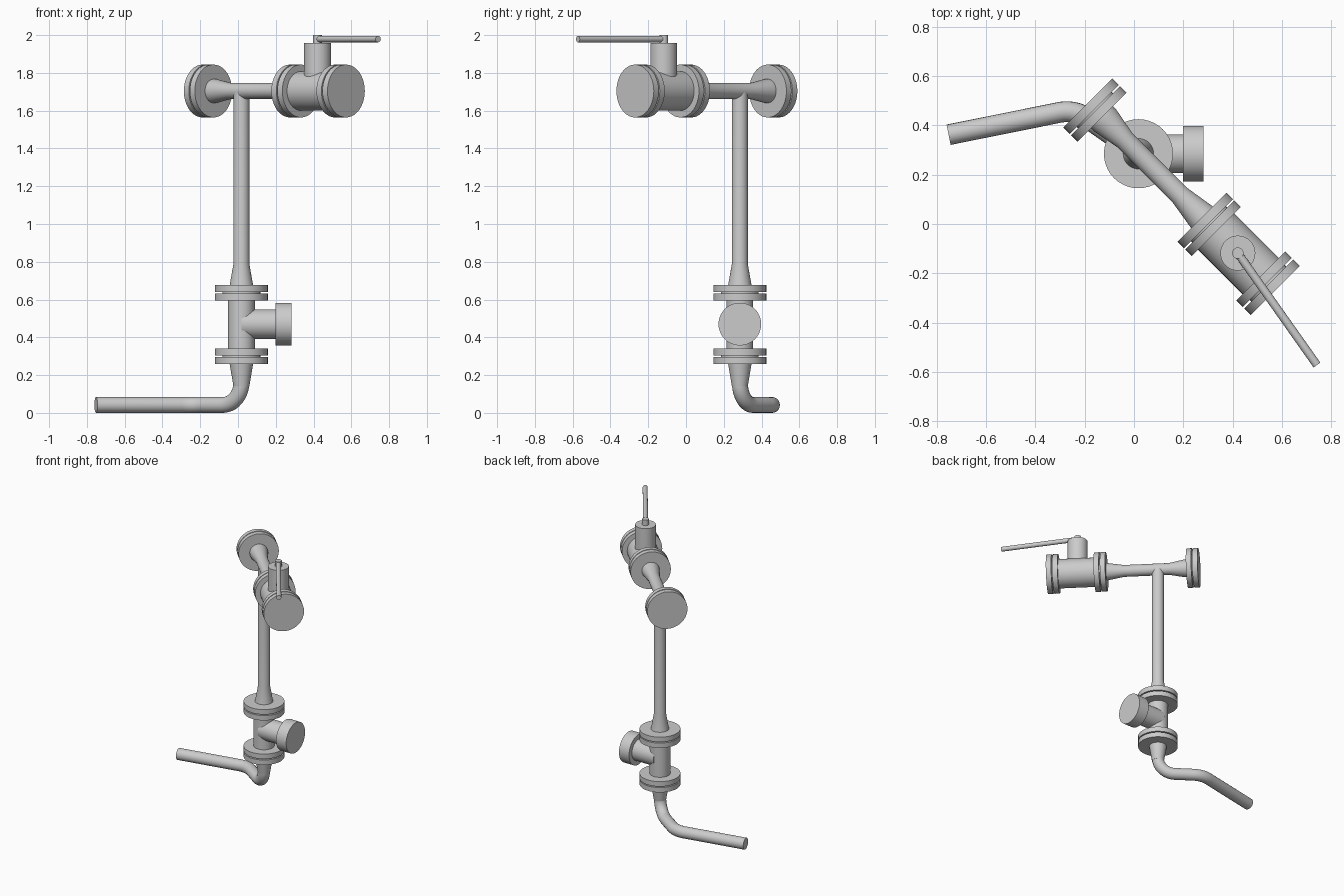
import bpy, bmesh, math
from mathutils import Vector

if "Cube" in bpy.data.objects:
    bpy.data.objects.remove(bpy.data.objects["Cube"])

RISER = Vector((0.018, 0.285, 0))
UP = Vector((0, 0, 1))
RUN = Vector((1, -1, 0)).normalized()      # direction of the top run
HUB = RISER + UP * 1.704                   # junction of riser and top run


def smooth(obj):
    bpy.ops.object.select_all(action='DESELECT')
    obj.select_set(True)
    bpy.context.view_layer.objects.active = obj
    bpy.ops.object.shade_smooth_by_angle(angle=math.radians(35))


def lathe(name, origin, axis, profile, segs=40):
    """Capped solid of revolution: profile is (distance along axis, radius)."""
    rot = UP.rotation_difference(axis)
    bm = bmesh.new()
    rings = []
    for d, r in profile:
        ring = []
        for i in range(segs):
            a = 2 * math.pi * i / segs
            p = Vector((r * math.cos(a), r * math.sin(a), d))
            ring.append(bm.verts.new(origin + rot @ p))
        rings.append(ring)
    for a, b in zip(rings, rings[1:]):
        for i in range(segs):
            j = (i + 1) % segs
            bm.faces.new((a[i], a[j], b[j], b[i]))
    bm.faces.new(rings[0][::-1])
    bm.faces.new(rings[-1])
    bmesh.ops.recalc_face_normals(bm, faces=bm.faces)
    mesh = bpy.data.meshes.new(name)
    bm.to_mesh(mesh)
    bm.free()
    obj = bpy.data.objects.new(name, mesh)
    bpy.context.collection.objects.link(obj)
    smooth(obj)
    return obj


def flange_pair(name, origin, axis, d):
    """Two bolted discs with a recessed gasket between them."""
    R, g, t = 0.14, 0.004, 0.041
    lathe(name, origin, axis, [(d - t, R), (d - g, R), (d - g, 0.1),
                               (d + g, 0.1), (d + g, R), (d + t, R)])


def fillet(prev, corner, nxt, radius, n=12):
    """Points of a circular arc rounding a corner."""
    u, v = (prev - corner).normalized(), (nxt - corner).normalized()
    half = u.angle(v) / 2
    centre = corner + (u + v).normalized() * radius / math.sin(half)
    reach = radius / math.tan(half)
    a, b = corner + u * reach - centre, corner + v * reach - centre
    ang = a.angle(b)
    return [centre + (a * math.sin((1 - k / n) * ang) + b * math.sin(k / n * ang)) / math.sin(ang)
            for k in range(n + 1)]


def tube(name, pts, radius):
    cu = bpy.data.curves.new(name + "_path", 'CURVE')
    cu.dimensions = '3D'
    cu.bevel_depth, cu.bevel_resolution, cu.use_fill_caps = radius, 8, True
    sp = cu.splines.new('POLY')
    sp.points.add(len(pts) - 1)
    for q, p in zip(sp.points, pts):
        q.co = (*p, 1)
    tmp = bpy.data.objects.new(name + "_path", cu)
    bpy.context.collection.objects.link(tmp)
    bpy.context.view_layer.update()
    mesh = bpy.data.meshes.new_from_object(tmp.evaluated_get(bpy.context.evaluated_depsgraph_get()))
    bpy.data.objects.remove(tmp)
    obj = bpy.data.objects.new(name, mesh)
    bpy.context.collection.objects.link(obj)
    smooth(obj)


P, W = 0.042, 0.063                        # pipe radius, reducer wide radius

# Riser with reducer at its foot
lathe("riser_pipe", RISER, UP, [(0.67, W), (0.79, P), (1.704, P)])

# Lower valve: body, flanges, capped side branch
lathe("lower_valve_body", RISER, UP, [(0.335, 0.071), (0.6, 0.071)])
for name, z in (("lower_flange", 0.3), ("middle_flange", 0.636)):
    flange_pair(name, RISER, UP, z)
lathe("side_branch_cap", RISER + UP * 0.47, Vector((1, 0, 0)),
      [(0, 0.078), (0.18, 0.078), (0.18, 0.113), (0.264, 0.113)])

# Bottom reducer and bent inlet pipe
lathe("bottom_reducer", RISER, UP, [(0.14, P), (0.265, W)])
top, elbow = RISER + UP * 0.25, RISER + UP * P
knee, end = Vector((-0.24, 0.465, P)), Vector((-0.752, 0.362, P))
tube("inlet_pipe", [top] + fillet(top, elbow, knee, 0.12)
     + fillet(elbow, knee, end, 0.15) + [end], P)

# Top run: pipe flaring to both flanges
lathe("top_run_pipe", HUB, RUN, [(-0.215, W), (-0.19, W), (-0.08, P), (0.24, P), (0.37, W)])
for name, s in (("blind_flange", -0.25), ("valve_inlet_flange", 0.405), ("valve_outlet_flange", 0.743)):
    flange_pair(name, HUB, RUN, s)

# Top valve: body, bonnet, spindle and lever
lathe("top_valve_body", HUB, RUN, [(0.44, 0.104), (0.71, 0.104)])
stem = HUB + RUN * 0.57
stem.z = 0
lathe("valve_bonnet", stem, UP, [(1.704, 0.071), (1.958, 0.071)])
lathe("valve_spindle", stem, UP, [(1.95, 0.023), (2.0, 0.023)], 24)
grip = stem + UP * 1.979
lever = Vector((0.742, -0.572, 1.979)) - grip
lathe("valve_lever", grip, lever.normalized(), [(0, 0.017), (lever.length, 0.017)], 24)
